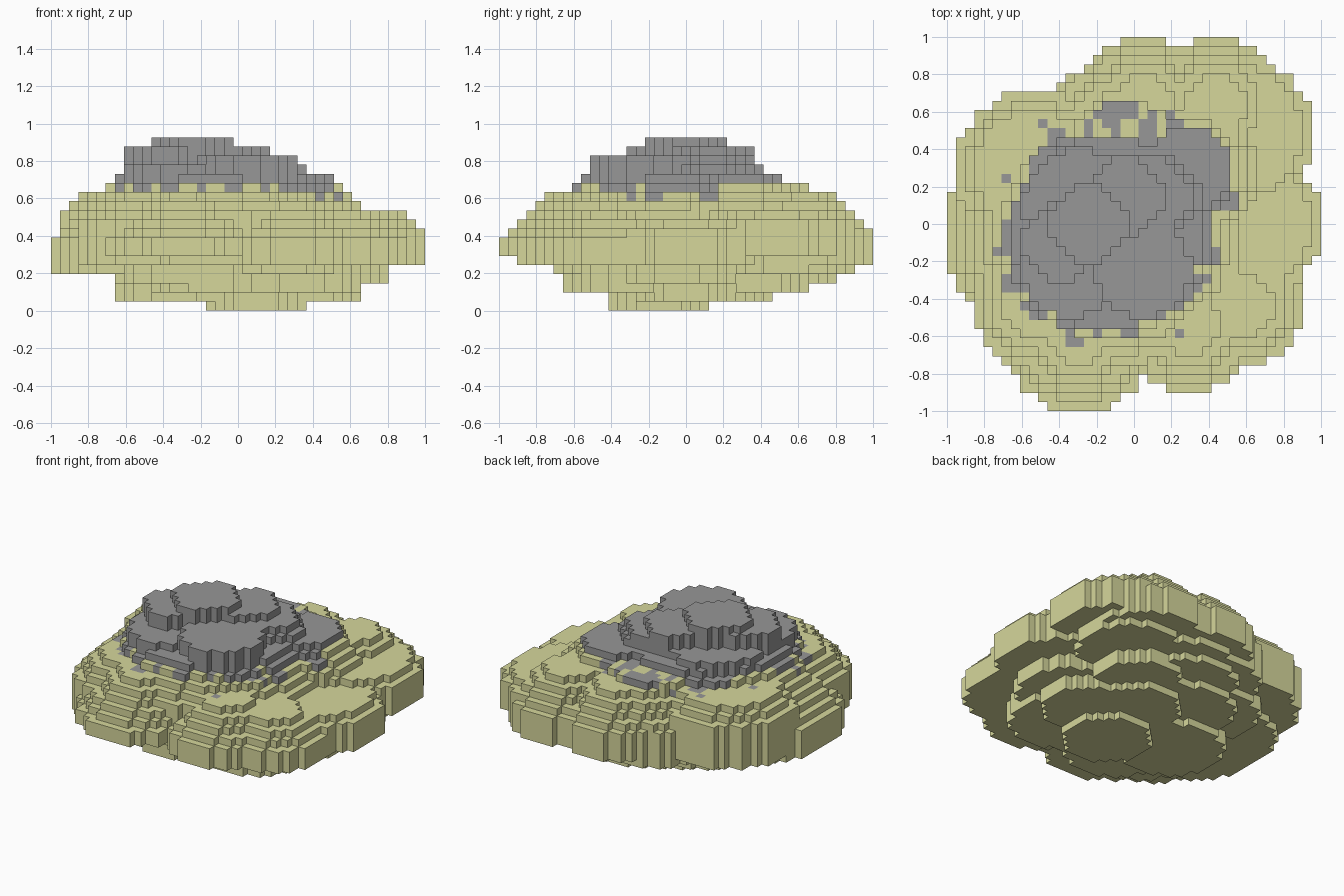
import bpy
import bmesh
from math import hypot
from mathutils import Vector, noise

CELL = 2 / 41          # size of one block
CAP_START = 14         # first layer made wholly of bare stone

cube = bpy.data.objects.get("Cube")
if cube:
    bpy.data.objects.remove(cube, do_unlink=True)


def make_material(name, colour):
    mat = bpy.data.materials.new(name)
    mat.use_nodes = True
    mat.diffuse_color = colour
    mat.node_tree.nodes["Principled BSDF"].inputs["Base Color"].default_value = colour
    return mat


moss = make_material("dry moss", (0.67, 0.68, 0.33, 1))
stone = make_material("grey stone", (0.31, 0.31, 0.31, 1))

blocks = set()


def add_lobe(x, y, r, bottom, full, top, margin=0.6):
    """Round stack of blocks: straight up to 'full', then one block narrower per layer."""
    for k in range(bottom, top + 1):
        radius = r - max(0, k - full)
        for i in range(-radius, radius + 1):
            for j in range(-radius, radius + 1):
                if hypot(i, j) <= radius + margin:
                    blocks.add((x + i, y + j, k))


# Flat-bottomed lobes under the mound: x, y, radius, bottom layer
underside = [
    (2, -3, 5, 0),
    (8, 0, 5, 1), (3, 4, 5, 1), (-7, -1, 6, 1),
    (6, 8, 5, 2), (-3, -7, 6, 2), (7, -6, 6, 2), (-3, 6, 6, 2),
    (10, -1, 6, 3), (0, 10, 6, 3), (-7, 6, 6, 3), (-7, -7, 6, 3),
    (10, 11, 6, 4), (-3, 11, 6, 4), (2, 11, 7, 4), (5, -8, 6, 4),
]
for x, y, r, bottom in underside:
    add_lobe(x, y, r, bottom, 8, 8)

# Terraced outer lobes: x, y, radius, bottom, last full layer, top
terraces = [
    (-3, -1, 14, 5, 10, 14),
    (6, 6, 7, 8, 11, 14),
    (-1, 7, 6, 8, 13, 13),
    (-6, -12, 8, 6, 7, 12),
    (6, -11, 7, 5, 7, 11),
    (12, 0, 8, 5, 8, 9),
    (11, 10, 8, 6, 9, 10),
    (9, 13, 7, 5, 8, 12),
    (1, 13, 7, 5, 8, 12),
    (-2, 11, 6, 5, 9, 12),
    (-11, 6, 8, 5, 10, 12),
    (-13, -3, 7, 4, 7, 12),
    (-13, 1, 7, 4, 7, 12),
    (-11, -9, 6, 5, 9, 12),
    (12, -9, 6, 5, 7, 10),
]
for lobe in terraces:
    add_lobe(*lobe)

# Steep stone lobes on top: x, y, radius, top layer
crown = [
    (-5, 0, 4, 18),
    (1, -5, 5, 16),
    (-1, 3, 4, 17),
    (-8, -2, 4, 17),
    (-7, -5, 5, 15),
    (2, 3, 4, 16),
    (3, 3, 4, 15),
    (-6, 2, 6, 15),
]
for x, y, r, top in crown:
    add_lobe(x, y, r, 12, top, top, 0.2)


def is_stone(block):
    """Solid stone on top, with scattered patches just below it."""
    x, y, k = block
    patch = noise.noise(Vector((x + 0.5, y + 0.5, k * 0.6)) * 0.57)
    return k >= CAP_START or (k + 4 * patch > 12.8 and hypot(x + 2, y) < 14)


def build_blocks(name, members):
    """Mesh the outer faces of the given blocks."""
    bm = bmesh.new()
    verts = {}
    for block in sorted(members):
        for axis in range(3):
            for side in (0, 1):
                beside = list(block)
                beside[axis] += 2 * side - 1
                if tuple(beside) in blocks:
                    continue
                u, v = (axis + 1) % 3, (axis + 2) % 3
                ring = []
                for du, dv in ((0, 0), (1, 0), (1, 1), (0, 1)):
                    corner = list(block)
                    corner[axis] += side
                    corner[u] += du
                    corner[v] += dv
                    key = tuple(corner)
                    if key not in verts:
                        a, b, c = key
                        verts[key] = bm.verts.new(
                            ((a - 0.5) * CELL, (b - 0.5) * CELL, c * CELL))
                    ring.append(verts[key])
                face = bm.faces.new(ring if side else ring[::-1])
                face.material_index = int(is_stone(block))
    mesh = bpy.data.meshes.new(name)
    bm.to_mesh(mesh)
    bm.free()
    mesh.materials.append(moss)
    mesh.materials.append(stone)
    obj = bpy.data.objects.new(name, mesh)
    bpy.context.collection.objects.link(obj)
    return obj


build_blocks("mossy_mound", [b for b in blocks if b[2] < CAP_START])
build_blocks("stone_crown", [b for b in blocks if b[2] >= CAP_START])
